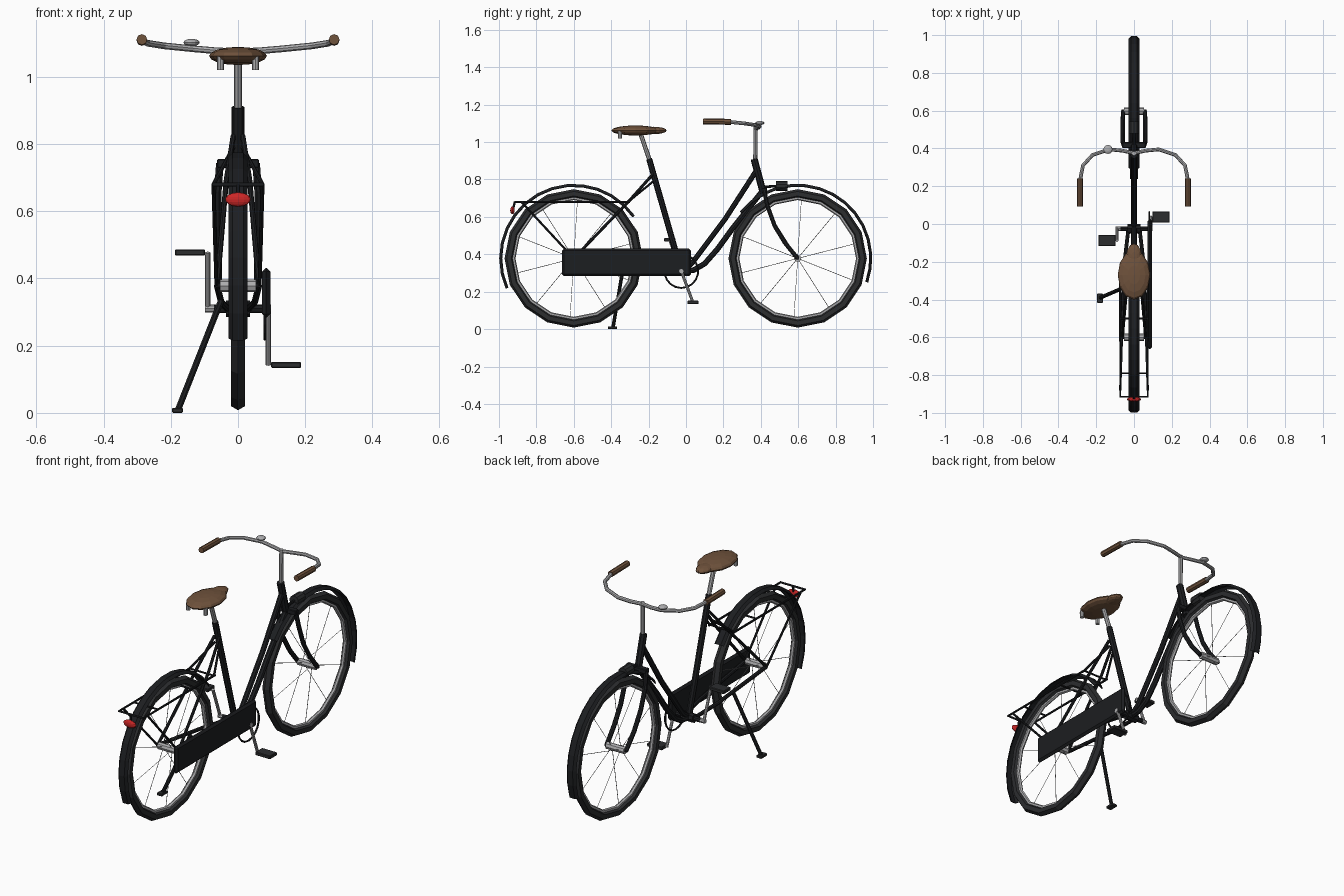
import bpy, bmesh, math
from mathutils import Vector

if "Cube" in bpy.data.objects:
    bpy.data.objects.remove(bpy.data.objects["Cube"])


def mat(name, *rgb):
    m = bpy.data.materials.new(name)
    m.diffuse_color = (*rgb, 1)
    m.use_nodes = True
    m.node_tree.nodes["Principled BSDF"].inputs["Base Color"].default_value = m.diffuse_color
    return m


BLACK = mat("black_paint", 0.012, 0.013, 0.015)
RUBBER = mat("rubber", 0.025, 0.026, 0.028)
STEEL = mat("steel", 0.42, 0.42, 0.43)
BROWN = mat("leather", 0.16, 0.085, 0.045)
RED = mat("red_lens", 0.6, 0.02, 0.02)


def finish(name, m):
    o = bpy.context.object
    o.name = name
    o.data.materials.clear()
    o.data.materials.append(m)
    return o


def tube(name, pts, r, m, res=2):
    """Round tube along a list of points."""
    c = bpy.data.curves.new(name, 'CURVE')
    c.dimensions = '3D'
    c.bevel_depth, c.bevel_resolution, c.use_fill_caps = r, res, True
    s = c.splines.new('POLY')
    s.use_smooth = False
    s.points.add(len(pts) - 1)
    for p, q in zip(s.points, pts):
        p.co = (*q, 1)
    o = bpy.data.objects.new(name, c)
    bpy.context.collection.objects.link(o)
    bpy.ops.object.select_all(action='DESELECT')
    o.select_set(True)
    bpy.context.view_layer.objects.active = o
    bpy.ops.object.convert(target='MESH')
    return finish(name, m)


def pair(name, pts, r, m):
    """The same tube on both sides of the bike."""
    for side, s in (("right", 1), ("left", -1)):
        tube(f"{name}_{side}", [(s * x, y, z) for x, y, z in pts], r, m)


def rod(name, a, b, r, m, n=8):
    a, b = Vector(a), Vector(b)
    d = b - a
    bpy.ops.mesh.primitive_cylinder_add(vertices=n, radius=r, depth=d.length, location=(a + b) / 2,
                                        rotation=d.to_track_quat('Z', 'Y').to_euler())
    return finish(name, m)


def box(name, loc, size, m, bevel=0.003):
    bpy.ops.mesh.primitive_cube_add(size=1, location=loc)
    o = finish(name, m)
    o.scale = size
    bpy.ops.object.transform_apply(location=False, rotation=False, scale=True)
    b = o.modifiers.new("bevel", 'BEVEL')
    b.width, b.segments = bevel, 1
    return o


def blob(name, loc, radii, m):
    bpy.ops.mesh.primitive_uv_sphere_add(segments=12, ring_count=8, radius=1, location=loc)
    o = finish(name, m)
    o.scale = radii
    return o


def ring(name, loc, R, r, m, n=16, k=6):
    bpy.ops.mesh.primitive_torus_add(major_radius=R, minor_radius=r, major_segments=n,
                                     minor_segments=k, location=loc, rotation=(0, math.pi / 2, 0))
    return finish(name, m)


def fender(name, y, a0, a1, n=14):
    """Arched strip swept around the wheel centre."""
    section = [(-0.027, 0.384), (-0.015, 0.397), (0.015, 0.397), (0.027, 0.384)]
    bm = bmesh.new()
    rows = []
    for i in range(n + 1):
        a = math.radians(a0 + (a1 - a0) * i / n)
        rows.append([bm.verts.new((x, y + r * math.cos(a), WZ + r * math.sin(a))) for x, r in section])
    for p, q in zip(rows, rows[1:]):
        for j in range(3):
            bm.faces.new((p[j], p[j + 1], q[j + 1], q[j]))
    bmesh.ops.recalc_face_normals(bm, faces=bm.faces)
    me = bpy.data.meshes.new(name)
    bm.to_mesh(me)
    o = bpy.data.objects.new(name, me)
    bpy.context.collection.objects.link(o)
    me.materials.append(BLACK)
    s = o.modifiers.new("thickness", 'SOLIDIFY')
    s.thickness, s.offset = 0.004, 0


WZ = 0.378

# wheels: tyre, rim, hub, spokes
for end, y in (("front", 0.597), ("rear", -0.6)):
    ring(f"{end}_tyre", (0, y, WZ), 0.346, 0.024, RUBBER)
    ring(f"{end}_rim", (0, y, WZ), 0.322, 0.010, STEEL)
    rod(f"{end}_hub", (-0.054, y, WZ), (0.054, y, WZ), 0.019, STEEL)
    rod(f"{end}_axle", (-0.066, y, WZ), (0.066, y, WZ), 0.008, BLACK)
    for i in range(10):
        a = 2 * math.pi * (i + 0.4) / 10
        c, s = math.cos(a), math.sin(a)
        x = 0.025 if i % 2 else -0.025
        rod(f"{end}_spoke_{i}", (x, y + 0.015 * c, WZ + 0.015 * s),
            (0, y + 0.318 * c, WZ + 0.318 * s), 0.0015, STEEL, 4)
fender("front_fender", 0.597, -19, 141)
fender("rear_fender", -0.6, 35, 204)

# frame
BB = Vector((0, -0.025, 0.31))
rod("head_tube", (0, 0.364, 0.91), (0, 0.418, 0.71), 0.019, BLACK)
rod("seat_tube", (0, -0.197, 0.91), BB, 0.016, BLACK)
tube("upper_down_tube", [(0, 0.378, 0.85), (0, 0.21, 0.59), (0, 0.06, 0.39), (0, 0.03, 0.35), BB], 0.014, BLACK)
tube("lower_down_tube", [(0, 0.41, 0.74), (0, 0.33, 0.64), (0, 0.25, 0.54), (0, 0.17, 0.43),
                         (0, 0.10, 0.35), (0, 0.04, 0.315), BB], 0.015, BLACK)
pair("chain_stay", [(0.03, -0.03, 0.31), (0.05, -0.2, 0.33), (0.062, -0.6, WZ)], 0.010, BLACK)
pair("seat_stay", [(0.014, -0.18, 0.825), (0.035, -0.3, 0.69), (0.062, -0.6, WZ)], 0.008, BLACK)
rod("bottom_bracket", BB - Vector((0.072, 0, 0)), BB + Vector((0.072, 0, 0)), 0.013, BLACK)
rod("bottom_bracket_shell", BB - Vector((0.035, 0, 0)), BB + Vector((0.035, 0, 0)), 0.024, BLACK)

# fork
box("fork_crown", (0, 0.418, 0.742), (0.125, 0.03, 0.026), BLACK)
pair("fork_blade", [(0.054, 0.418, 0.742), (0.06, 0.435, 0.66), (0.06, 0.475, 0.55),
                    (0.06, 0.53, 0.46), (0.058, 0.597, WZ)], 0.012, BLACK)
rod("headlamp", (0, 0.48, 0.765), (0, 0.543, 0.765), 0.027, RUBBER, 10)
rod("headlamp_bracket", (0, 0.41, 0.76), (0, 0.49, 0.765), 0.007, BLACK)

# handlebar
rod("stem", (0, 0.37, 0.90), (0, 0.373, 1.085), 0.011, STEEL)
half = [(0.286, 0.22, 1.109), (0.282, 0.25, 1.106), (0.27, 0.31, 1.1), (0.22, 0.365, 1.092),
        (0.13, 0.395, 1.083), (0.06, 0.388, 1.077)]
tube("handlebar", half + [(0, 0.375, 1.075)] + [(-x, y, z) for x, y, z in reversed(half)], 0.010, STEEL)
for side, s in (("right", 1), ("left", -1)):
    rod(f"grip_{side}", (s * 0.286, 0.092, 1.111), (s * 0.286, 0.24, 1.108), 0.016, BROWN)
blob("bell", (-0.138, 0.395, 1.102), (0.024, 0.024, 0.011), STEEL)

# saddle
rod("seat_post", (0, -0.19, 0.89), (0, -0.243, 1.045), 0.012, STEEL)
blob("saddle", (0, -0.27, 1.062), (0.086, 0.13, 0.027), BROWN)
blob("saddle_nose", (0, -0.175, 1.062), (0.042, 0.072, 0.02), BROWN)
for side, s in (("right", 1), ("left", -1)):
    rod(f"saddle_spring_{side}", (s * 0.052, -0.352, 1.02), (s * 0.052, -0.352, 1.06), 0.011, STEEL)

# drivetrain
case = box("chain_case", (0.084, -0.318, 0.357), (0.024, 0.69, 0.148), BLACK, 0.011)
ring("chainring", (0.08, BB.y, BB.z), 0.09, 0.005, BLACK, 18)
for side, s in (("right", 1), ("left", -1)):
    end = Vector((s * 0.09, BB.y + s * 0.062, BB.z - s * 0.167))
    rod(f"crank_{side}", (s * 0.09, BB.y, BB.z), end, 0.008, STEEL)
    rod(f"crank_axle_{side}", (s * 0.06, BB.y, BB.z), (s * 0.098, BB.y, BB.z), 0.012, STEEL)
    box(f"pedal_{side}", end + Vector((s * 0.053, 0, 0)), (0.09, 0.06, 0.018), RUBBER)

# luggage rack with rear light
rail = [(0.073, -0.3, 0.68), (0.073, -0.915, 0.68)]
tube("rack_loop", rail + [(-x, y, z) for x, y, z in reversed(rail)], 0.006, BLACK)
for i, y in enumerate((-0.31, -0.5, -0.79)):
    rod(f"rack_crossbar_{i}", (-0.073, y, 0.68), (0.073, y, 0.68), 0.005, BLACK)
pair("rack_strut", [(0.073, -0.88, 0.68), (0.064, -0.6, WZ)], 0.006, BLACK)
pair("rack_brace", [(0.073, -0.31, 0.68), (0.014, -0.175, 0.79)], 0.006, BLACK)
blob("rear_light", (0, -0.928, 0.635), (0.038, 0.012, 0.021), RED)
rod("rear_light_bracket", (0, -0.915, 0.68), (0, -0.925, 0.64), 0.006, BLACK)

# kickstand
rod("kickstand", (-0.05, -0.335, 0.335), (-0.178, -0.39, 0.01), 0.010, BLACK)
box("kickstand_foot", (-0.18, -0.393, 0.0075), (0.032, 0.05, 0.015), RUBBER)
